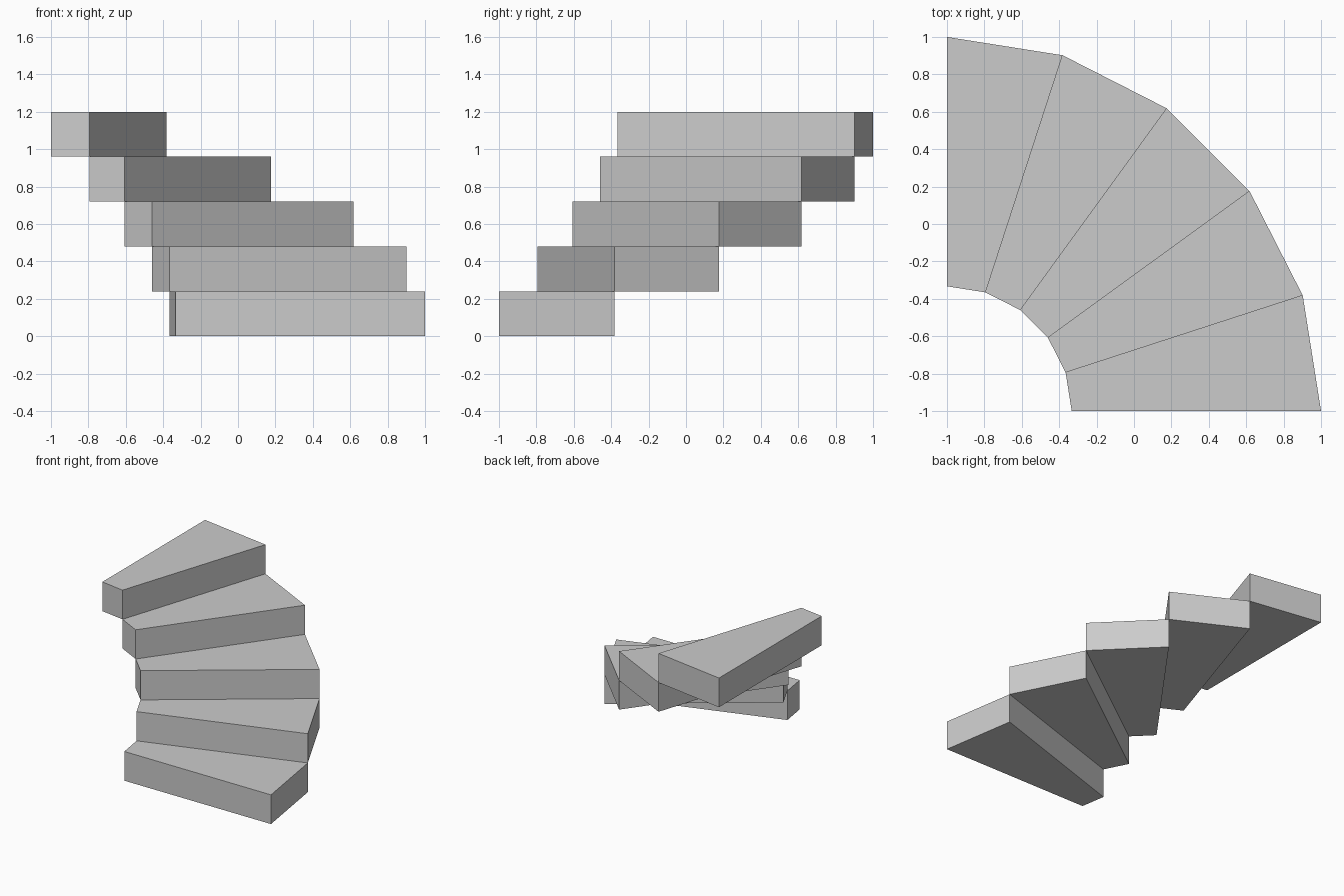
import bpy
import bmesh
from math import cos, sin, radians
from mathutils import Vector

cube = bpy.data.objects.get("Cube")
if cube:
    bpy.data.objects.remove(cube, do_unlink=True)

STEPS = 5
TURN = radians(90) / STEPS
RISE = 0.24
INNER, OUTER = 0.667, 2.0
PIVOT = Vector((-1, -1, 0))

# Plain grey for every step
grey = bpy.data.materials.new("grey")
grey.use_nodes = True
colour = (0.6, 0.6, 0.6, 1)
grey.diffuse_color = colour
grey.node_tree.nodes["Principled BSDF"].inputs["Base Color"].default_value = colour


def ring_point(radius, angle, z):
    return PIVOT + Vector((radius * cos(angle), radius * sin(angle), z))


def add_step(index):
    """One wedge-shaped solid tread, extruded up from its footprint."""
    start, end, z = index * TURN, (index + 1) * TURN, index * RISE
    corners = [(INNER, start), (OUTER, start), (OUTER, end), (INNER, end)]
    bm = bmesh.new()
    base = bm.faces.new([bm.verts.new(ring_point(r, a, z)) for r, a in corners])
    top = bmesh.ops.extrude_face_region(bm, geom=[base], use_keep_orig=True)
    moved = [v for v in top["geom"] if isinstance(v, bmesh.types.BMVert)]
    bmesh.ops.translate(bm, verts=moved, vec=(0, 0, RISE))
    bmesh.ops.recalc_face_normals(bm, faces=bm.faces)
    mesh = bpy.data.meshes.new(f"step_{index + 1}")
    bm.to_mesh(mesh)
    bm.free()
    mesh.materials.append(grey)
    step = bpy.data.objects.new(mesh.name, mesh)
    bpy.context.collection.objects.link(step)


# Winding flight, climbing from the front round to the back
for i in range(STEPS):
    add_step(i)
